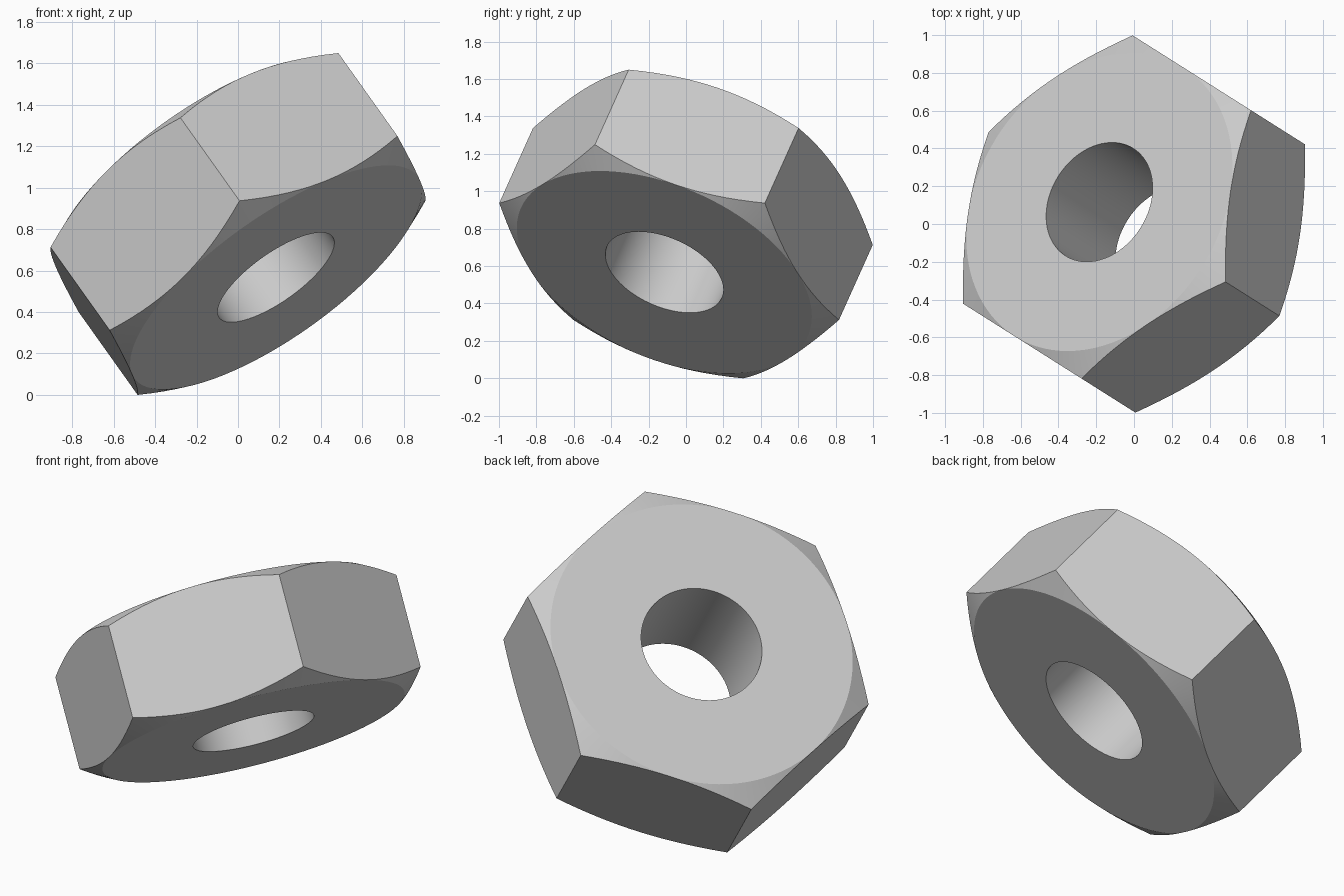
import bpy
import bmesh
from math import radians, cos, tan, tau, pi
from mathutils import Matrix

cube = bpy.data.objects.get("Cube")
if cube:
    bpy.data.objects.remove(cube, do_unlink=True)

CORNER = 0.97                      # centre to hexagon corner
APOTHEM = CORNER * cos(pi / 6)     # centre to hexagon side
HALF = 0.337                       # half of the thickness
HOLE = 0.336                       # bore radius
STEPS = 16                         # segments per hexagon side
COUNT = 6 * STEPS

steel = bpy.data.materials.new("plain grey")
steel.use_nodes = True
grey = (0.6, 0.6, 0.6, 1)
steel.diffuse_color = grey
steel.node_tree.nodes["Principled BSDF"].inputs["Base Color"].default_value = grey


def section(i):
    """Closed radial section of the nut: bore, flat, chamfer and side."""
    off_side = (i % STEPS) / STEPS * pi / 3 - pi / 6
    edge = APOTHEM / cos(off_side)
    rim = HALF - (edge - APOTHEM) * tan(radians(30))
    return [(HOLE, -HALF), (APOTHEM, -HALF), (edge, -rim),
            (edge, rim), (APOTHEM, HALF), (HOLE, HALF)]


# Sweep the section around the axis
bm = bmesh.new()
rings = []
for i in range(COUNT):
    turn = Matrix.Rotation(tau * i / COUNT, 3, 'Z')
    rings.append([bm.verts.new(turn.col[0] * r + turn.col[2] * z)
                  for r, z in section(i)])
for i, ring in enumerate(rings):
    following = rings[(i + 1) % COUNT]
    for j in range(len(ring)):
        k = (j + 1) % len(ring)
        bm.faces.new((ring[j], following[j], following[k], ring[k]))

# The chamfer vanishes at the middle of each side
bmesh.ops.remove_doubles(bm, verts=bm.verts[:], dist=0.00001)
bmesh.ops.recalc_face_normals(bm, faces=bm.faces[:])

mesh = bpy.data.meshes.new("hex_nut")
bm.to_mesh(mesh)
bm.free()
mesh.materials.append(steel)

# Tilted nut resting on one corner
nut = bpy.data.objects.new("hex_nut", mesh)
bpy.context.collection.objects.link(nut)
nut.location.z = 0.825
nut.rotation_euler = (0, radians(40.1), radians(147.7))

bpy.ops.object.select_all(action='DESELECT')
nut.select_set(True)
bpy.context.view_layer.objects.active = nut
bpy.ops.object.shade_smooth_by_angle(angle=radians(15))
